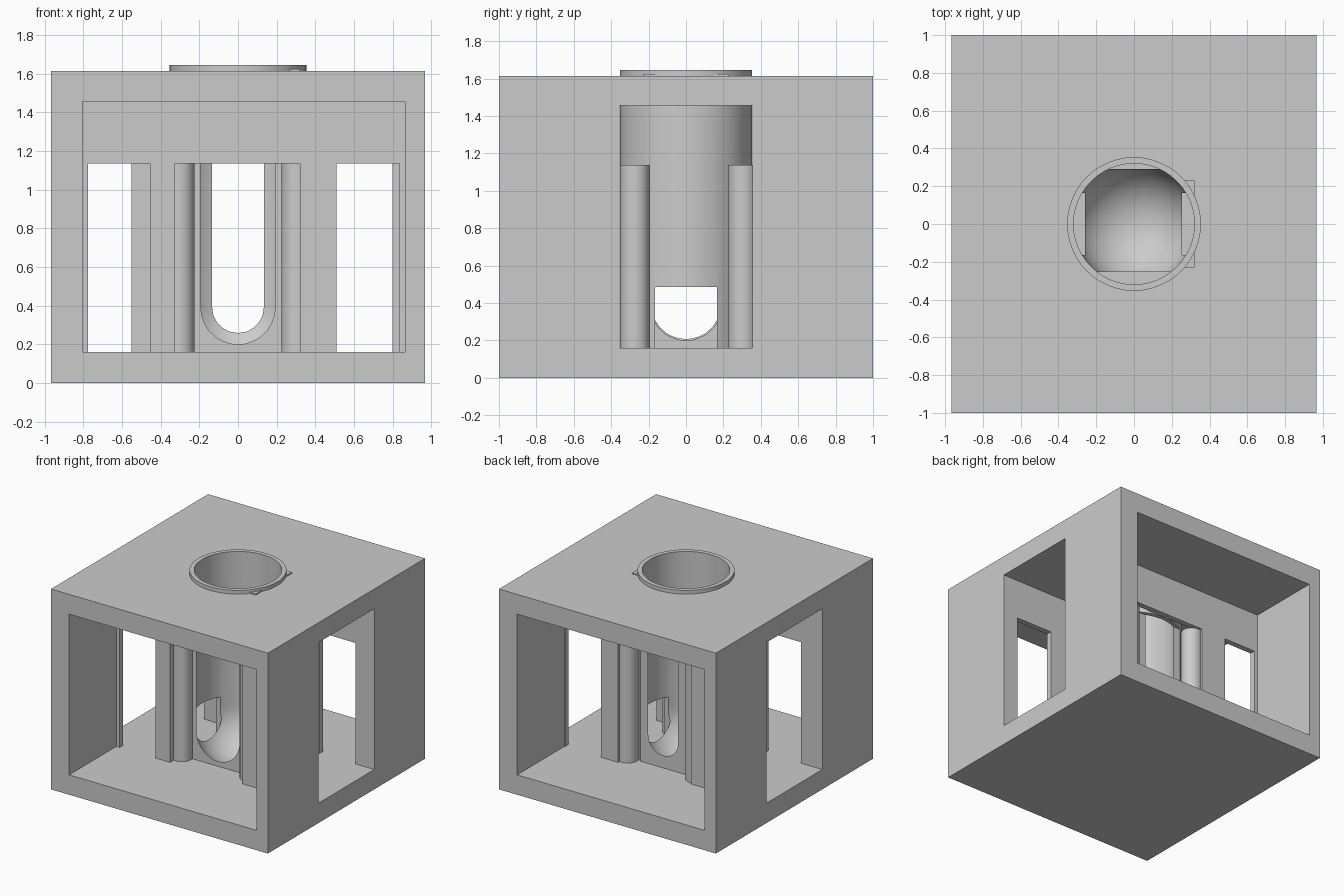
import bpy, bmesh
from mathutils import Matrix, Vector

if "Cube" in bpy.data.objects:
    bpy.data.objects.remove(bpy.data.objects["Cube"], do_unlink=True)

grey = bpy.data.materials.new("plain_grey")
grey.use_nodes = True
grey.diffuse_color = (0.6, 0.6, 0.6, 1)
grey.node_tree.nodes["Principled BSDF"].inputs["Base Color"].default_value = (0.6, 0.6, 0.6, 1)

SEGMENTS = 48
FLOOR, DOOR_TOP, CEILING, TOP = 0.16, 1.135, 1.455, 1.615
BORE_R, BOWL_Z = 0.32, 0.393


def finish(bm, name):
    bmesh.ops.recalc_face_normals(bm, faces=bm.faces)
    mesh = bpy.data.meshes.new(name)
    bm.to_mesh(mesh)
    bm.free()
    mesh.materials.append(grey)
    obj = bpy.data.objects.new(name, mesh)
    bpy.context.collection.objects.link(obj)
    return obj


def box(name, x, y, z):
    bm = bmesh.new()
    bmesh.ops.create_cube(bm, size=1)
    for v in bm.verts:
        v.co = [lo + (c + 0.5) * (hi - lo) for c, (lo, hi) in zip(v.co, (x, y, z))]
    return finish(bm, name)


def cylinder(name, x, y, radius, z0, z1):
    bm = bmesh.new()
    bmesh.ops.create_cone(bm, cap_ends=True, segments=SEGMENTS, radius1=radius, radius2=radius,
                          depth=z1 - z0, matrix=Matrix.Translation((x, y, (z0 + z1) / 2)))
    return finish(bm, name)


def combine(target, other, operation):
    mod = target.modifiers.new("combine", 'BOOLEAN')
    mod.operation, mod.solver, mod.object = operation, 'EXACT', other
    bpy.context.view_layer.objects.active = target
    bpy.ops.object.modifier_apply(modifier=mod.name)
    bpy.data.objects.remove(other, do_unlink=True)


def cut(target, x, y, z):
    combine(target, box("cutter", x, y, z), 'DIFFERENCE')


# Outer block with front room, back room and cross corridor
housing = box("housing", (-0.967, 0.967), (-1, 1), (0, TOP))
cut(housing, (-0.805, 0.865), (-1.1, -0.4), (FLOOR, CEILING))
cut(housing, (-0.865, 0.805), (0.4, 1.1), (FLOOR, CEILING))
cut(housing, (-1.1, 1.1), (-0.355, 0.355), (FLOOR, CEILING))

# Doorways through the two thin partition walls
for x in ((-0.775, -0.455), (-0.325, 0.32), (0.51, 0.835)):
    cut(housing, x, (-0.45, -0.3), (FLOOR, DOOR_TOP))
for x in ((-0.835, -0.55), (-0.325, 0.325), (0.48, 0.8)):
    cut(housing, x, (0.3, 0.45), (FLOOR, DOOR_TOP))

# Central tube, flattened front and back, with low side windows
tube = cylinder("central_tube", 0, 0, 0.354, 0.1, 1.645)
for y in ((-0.5, -0.255), (0.29, 0.5)):
    cut(tube, (-0.5, 0.5), y, (0, DOOR_TOP))
for x in ((-0.5, -0.26), (0.255, 0.5)):
    cut(tube, x, (-0.165, 0.165), (0, 0.485))

# Four corner pillars beside the tube
for x in (-0.305, 0.305):
    for y in (-0.274, 0.304):
        combine(tube, cylinder("pillar", x, y, 0.08, 0.1, DOOR_TOP + 0.002), 'UNION')
combine(housing, tube, 'UNION')

# Small lugs next to the top rim
for side in (-1, 1):
    y = sorted((side * 0.15, side * 0.23))
    combine(housing, box("rim_lug", (0.25, 0.32), y, (1.5, 1.625)), 'UNION')

# Bore with a rounded bottom
bm = bmesh.new()
bmesh.ops.create_uvsphere(bm, u_segments=SEGMENTS, v_segments=24, radius=BORE_R)
bmesh.ops.delete(bm, geom=[v for v in bm.verts if v.co.z > 0.001], context='VERTS')
rim = [e for e in bm.edges if e.is_boundary]
new = bmesh.ops.extrude_edge_only(bm, edges=rim)["geom"]
bmesh.ops.translate(bm, vec=Vector((0, 0, 1.5)), verts=[g for g in new if isinstance(g, bmesh.types.BMVert)])
bmesh.ops.holes_fill(bm, edges=[e for e in bm.edges if e.is_boundary])
bmesh.ops.translate(bm, vec=Vector((0, 0, BOWL_Z)), verts=bm.verts)
combine(housing, finish(bm, "bore_cutter"), 'DIFFERENCE')

# Smooth the curved surfaces and keep the corners sharp
bpy.ops.object.select_all(action='DESELECT')
housing.select_set(True)
bpy.context.view_layer.objects.active = housing
bpy.ops.object.shade_smooth_by_angle(angle=0.5)
